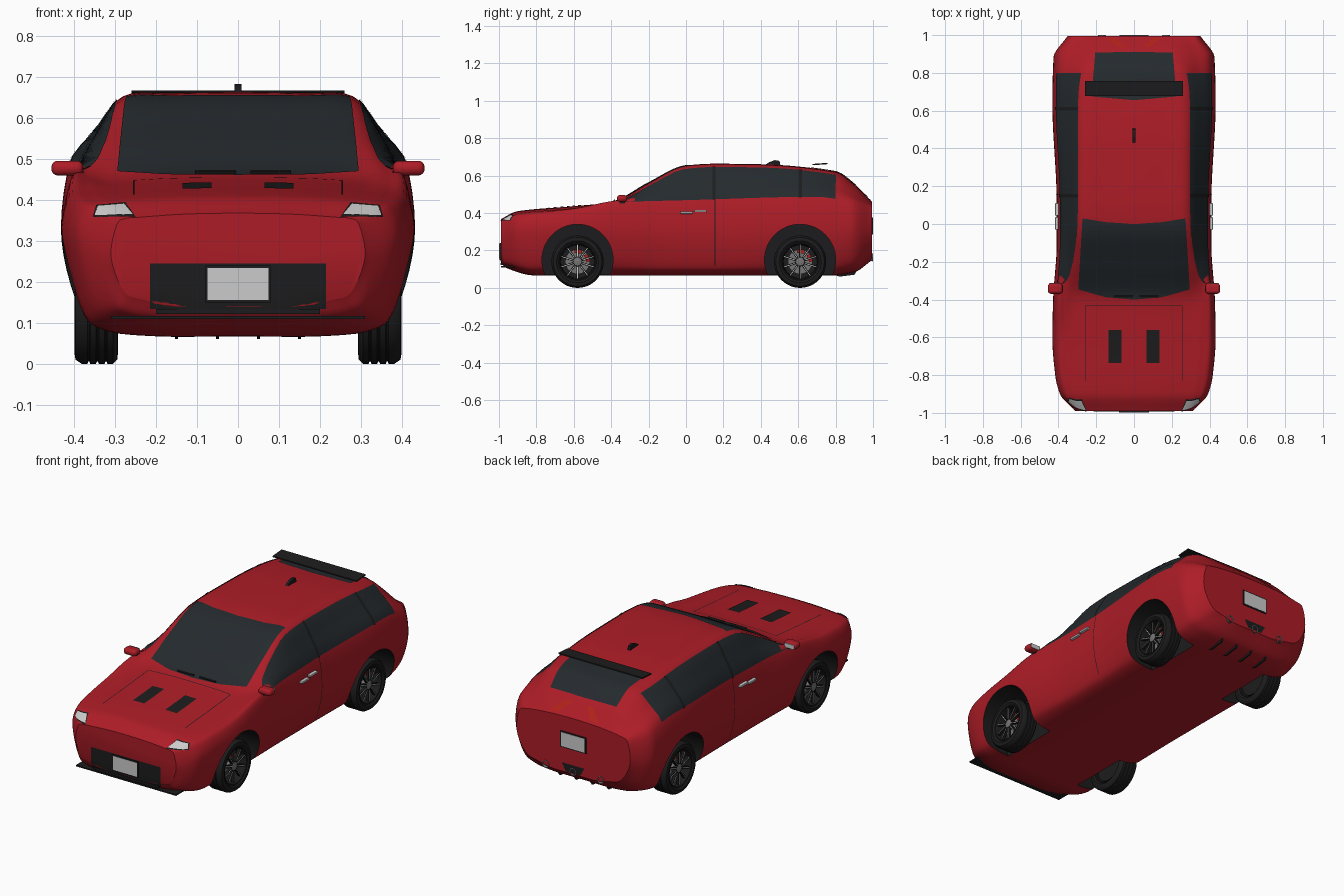
import bpy, bmesh, math
from mathutils import Vector, Matrix
from mathutils.bvhtree import BVHTree

if "Cube" in bpy.data.objects:
    bpy.data.objects.remove(bpy.data.objects["Cube"])


def mat(name, *rgb):
    m = bpy.data.materials.new(name)
    m.diffuse_color = (*rgb, 1)
    m.use_nodes = True
    m.node_tree.nodes["Principled BSDF"].inputs["Base Color"].default_value = m.diffuse_color
    return m


RED = mat("red_paint", .42, .012, .02)
BLACK = mat("black_trim", .012, .012, .013)
GLASS = mat("dark_glass", .018, .023, .027)
SILVER = mat("silver", .6, .6, .6)
STEEL = mat("steel", .18, .18, .18)
LAMP = mat("lamp_red", .45, .015, .01)


def smooth(ob, angle):
    bpy.ops.object.select_all(action='DESELECT')
    ob.select_set(True)
    bpy.context.view_layer.objects.active = ob
    bpy.ops.object.shade_smooth_by_angle(angle=math.radians(angle))


def finish(name, bm, material, mirror=False, bevel=0, recalc=True):
    if recalc:
        bmesh.ops.recalc_face_normals(bm, faces=bm.faces)
    me = bpy.data.meshes.new(name)
    bm.to_mesh(me)
    bm.free()
    me.materials.append(material)
    ob = bpy.data.objects.new(name, me)
    bpy.context.collection.objects.link(ob)
    smooth(ob, 40)
    if bevel:
        b = ob.modifiers.new("bevel", 'BEVEL')
        b.width, b.segments = bevel, 4
    if mirror:
        ob.modifiers.new("mirror", 'MIRROR')
    return ob


def box(c, s, rx=0, off=(0, 0, 0)):
    return Matrix.Translation(c) @ Matrix.Rotation(rx, 4, 'X') @ Matrix.Translation(off) @ Matrix.Diagonal((*s, 1))


def boxes(name, mats, material, **kw):
    bm = bmesh.new()
    for m in mats:
        bmesh.ops.create_cube(bm, size=1, matrix=m)
    return finish(name, bm, material, **kw)


def prism(name, yz, half, material, centres=(0,)):
    bm = bmesh.new()
    for x in centres:
        a, b = ([bm.verts.new((x + s * half, *p)) for p in yz] for s in (-1, 1))
        bm.faces.new(a)
        bm.faces.new(b)
        for i in range(len(yz)):
            bm.faces.new((a[i - 1], a[i], b[i], b[i - 1]))
    return finish(name, bm, material)


def lathe(name, prof, c, material, axis='X', n=48, closed=False, **kw):
    bm, rings, k = bmesh.new(), [], len(prof)
    for i in range(n):
        t = 2 * math.pi * i / n
        p = [(a, r * math.cos(t), r * math.sin(t)) for a, r in prof]
        if axis == 'Y':
            p = [(q[1], q[0], q[2]) for q in p]
        rings.append([bm.verts.new(Vector(q) + Vector(c)) for q in p])
    for i in range(n):
        for j in range(k if closed else k - 1):
            bm.faces.new((rings[i - 1][j], rings[i - 1][(j + 1) % k], rings[i][(j + 1) % k], rings[i][j]))
    bmesh.ops.remove_doubles(bm, verts=bm.verts, dist=1e-5)
    return finish(name, bm, material, **kw)


def curve(*keys):
    """Smooth curve through (y, value) keys without overshoot."""
    d = [(b[1] - a[1]) / (b[0] - a[0]) for a, b in zip(keys, keys[1:])]
    m = [d[0]] + [2 * a * b / (a + b) if a * b > 0 else 0 for a, b in zip(d, d[1:])] + [d[-1]]

    def f(y):
        i = max(j for j in range(len(d)) if j == 0 or keys[j][0] <= y)
        h = keys[i + 1][0] - keys[i][0]
        t = (y - keys[i][0]) / h
        s = t * t * (3 - 2 * t)
        return keys[i][1] * (1 - s) + keys[i + 1][1] * s + h * t * (1 - t) * (m[i] * (1 - t) - m[i + 1] * t)
    return f


# body outlines along the length
floor = curve((-.99, .14), (-.965, .11), (-.8, .067), (.78, .067), (.9, .085), (.995, .15))
width = curve((-.99, .31), (-.9, .392), (-.8, .417), (-.6, .432), (-.4, .428), (-.1, .409), (.1, .409),
              (.65, .432), (.88, .425), (.995, .35))
belt = curve((-.99, .34), (-.9, .375), (-.6, .41), (-.37, .453), (0, .465), (.7, .483), (.995, .42))
top = curve((-.99, .368), (-.9, .41), (-.6, .437), (-.4, .458), (-.2, .562), (0, .654), (.15, .664),
            (.4, .661), (.8, .622), (.9, .555), (.995, .46))
roof = curve((-.99, .24), (-.9, .29), (-.37, .31), (0, .283), (.65, .275), (.995, .22))


def section(y, sub=5):
    zb, wm, zs, zt, wr = (f(y) for f in (floor, width, belt, top, roof))
    wb, ws, zr, zm = .33 - 1.4 * (zb - .067), wm * .955, zt - .01, min(.3, zs - .08)
    half = [(0, zb), (.6 * wb, zb), (wb, zb + .016), (wb + .6 * (wm - wb), zb + .3 * (zm - zb)), (wm, zm), (ws, zs),
            ((ws + wr) / 2 + .006, (zs + zr) / 2 + .006), (wr, zr), (.55 * wr, zt - .0025), (0, zt)]
    loop = [Vector((x, y, z)) for x, z in half] + [Vector((-x, y, z)) for x, z in half[-2:0:-1]]
    n, out = len(loop), []
    for i in range(n):
        a, b, c, d = (loop[(i + j) % n] for j in (-1, 0, 1, 2))
        for t in (j / sub for j in range(sub)):
            out.append(.5 * (2*b + (c - a)*t + (2*a - 5*b + 4*c - d)*t*t + (3*b - a - 3*c + d)*t**3))
    return out


# lofted body shell, stations closer together at the ends
bm = bmesh.new()
N = 80
rings = [[bm.verts.new(p) for p in section(.0025 - .9925 * math.cos(math.pi * i / N))] for i in range(N + 1)]
for A, B in zip(rings, rings[1:]):
    for j in range(len(A)):
        bm.faces.new((A[j - 1], A[j], B[j], B[j - 1]))
bm.faces.new(rings[0])
bm.faces.new(rings[-1])
bmesh.ops.recalc_face_normals(bm, faces=bm.faces)
TREE = BVHTree.FromBMesh(bm)
body = finish("body_shell", bm, RED)
body.data.materials.append(BLACK)

# wheel arch cuts, leaving black wells
AXLES = (("front", -.58), ("rear", .61))
for nm, y in AXLES:
    cut = lathe("arch_cutter", [(.24, 0), (.24, .19), (.6, .19), (.6, 0)], (0, y, .15), RED, n=64, mirror=True)
    cut.data.materials.append(BLACK)
    for p in cut.data.polygons:
        p.material_index = 1
    cut.hide_render = True
    cut.hide_set(True)
    mod = body.modifiers.new("arch", 'BOOLEAN')
    mod.operation, mod.object, mod.solver = 'DIFFERENCE', cut, 'EXACT'
    bpy.context.view_layer.objects.active = body
    bpy.ops.object.modifier_apply(modifier="arch")
smooth(body, 40)


def panel(name, pts, axis, material, off=.003, mirror=False, step=.025, side=1):
    """Flat outline projected onto the body along one axis."""
    axes = [a for a in range(3) if a != axis]
    d = Vector([-side if a == axis else 0 for a in range(3)])
    bm = bmesh.new()
    verts = []
    for p in pts:
        co = -2 * d
        co[axes[0]], co[axes[1]] = p
        verts.append(bm.verts.new(co))
    f = bm.faces.new(verts)
    f.normal_update()
    if f.normal.dot(d) > 0:
        f.normal_flip()
    for k, ax in enumerate(axes):
        lo, hi = min(p[k] for p in pts), max(p[k] for p in pts)
        no = Vector([1.0 if a == ax else 0.0 for a in range(3)])
        for i in range(1, int((hi - lo) / step) + 1):
            bmesh.ops.bisect_plane(bm, geom=bm.verts[:] + bm.edges[:] + bm.faces[:],
                                   plane_co=no * (lo + i * step), plane_no=no)
    for v in bm.verts[:]:
        hit, nor, _, _ = TREE.ray_cast(v.co, d)
        if hit is None:
            bm.verts.remove(v)
        else:
            v.co = hit + nor * off
    return finish(name, bm, material, mirror=mirror, recalc=False)


def rect(u0, u1, v0, v1):
    return [(u0, v0), (u1, v0), (u1, v1), (u0, v1)]


def sym(pts):
    return pts + [(-x, y) for x, y in reversed(pts) if x > 0]


# glass follows the belt and roof lines
ys = [-.35 + 1.15 * i / 24 for i in range(25)]
panel("side_windows", [(y, max(top(y) - .02, belt(y) + .006)) for y in ys]
      + [(y, belt(y) + .003) for y in reversed(ys)], 0, GLASS, mirror=True)
panel("windshield", sym([(0, -.40), (.15, -.387), (.295, -.345), (.272, .03), (.15, .01), (0, 0)]), 2, GLASS)
panel("rear_window", sym([(0, .91), (.205, .905), (.225, .675), (0, .655)]), 2, GLASS)
for y in (.15, .61):
    panel("window_pillar", rect(y - .009, y + .009, belt(y), top(y) - .02), 0, BLACK, .005, True)

# panel gaps and hood vents
panel("door_gap", rect(.153, .157, .12, .47), 0, BLACK, .002, True)
panel("hood_side_gap", rect(.253, .257, -.83, -.43), 2, BLACK, .002, True)
panel("hood_rear_gap", rect(-.255, .255, -.432, -.428), 2, BLACK, .002)
panel("hood_vents", rect(.065, .135, -.735, -.56), 2, BLACK, mirror=True)

# lights, grille and plates
lamp = [(.255, .361), (.278, .388), (.341, .383), (.347, .362)]
panel("headlight_frame", [(.3 + (x - .3) * 1.12, .374 + (z - .374) * 1.3) for x, z in lamp], 1, BLACK,
      mirror=True, step=.012, side=-1)
panel("headlight", lamp, 1, SILVER, .005, True, .012, -1)
panel("grille", rect(-.215, .215, .135, .245), 1, BLACK, side=-1)
panel("tail_light", [(.045, .935), (.1, .985), (.15, .985), (.085, .935)], 2, LAMP, mirror=True)
for nm, y, z, s in (("front", -.993, .195, -1), ("rear", .995, .33, 1)):
    boxes(nm + "_plate_frame", [box((0, y, z), (.16, .008, .09))], BLACK)
    boxes(nm + "_plate", [box((0, y + .002 * s, z), (.148, .007, .078))], SILVER)
boxes("front_splitter", [box((0, -.945, .113), (.62, .09, .007))], BLACK)
boxes("lower_grille_bar", [box((0, -.972, .128), (.4, .04, .012))], BLACK)

# roof parts
boxes("roof_spoiler", [box((0, .717, .662), (.52, .08, .007), .07)], BLACK)
prism("antenna_fin", [(.42, .655), (.445, .672), (.475, .683), (.5, .679), (.505, .655)], .008, BLACK)

# wipers, door handles and door mirrors
boxes("wipers", [box((x, -.383, .468), (.1, .008, .008), .45) for x in (-.055, .08)], BLACK)
boxes("door_handles", [box((.408, y, z), (.02, .066, .012)) for y, z in ((.003, .402), (.077, .411))],
      SILVER, mirror=True, bevel=.003)
boxes("door_mirror", [box((.417, -.342, .478), (.078, .055, .036))], RED, mirror=True, bevel=.016)
boxes("mirror_glass", [box((.42, -.314, .478), (.058, .004, .024))], SILVER, mirror=True)
boxes("mirror_stalk", [box((.392, -.34, .462), (.03, .03, .02))], BLACK, mirror=True)

# exhausts and rear diffuser
for x in (-.17, 0, .17):
    lathe("exhaust_pipe", [(.93, .014), (.97, .015), (1, .021), (1, .018), (.975, .012), (.93, .011)],
          (x, 0, .163), STEEL, 'Y', 24, True)
panel("diffuser_panel", [(-.07, .2), (.07, .2), (.045, .155), (-.045, .155)], 1, BLACK)
prism("diffuser_fins", [(.78, .075), (.82, .06), (.9, .07), (.92, .1)], .004, BLACK, (-.15, -.05, .05, .15))

# wheels: grooved tyre, rim, brake, ten spokes
tread = [(.305 + .021 * i + dx, .14 - dr) for i in range(4)
         for dx, dr in ((0, 0), (.014, 0), (.016, .005), (.019, .005))]
tyre = [(.305, .098), (.293, .11), (.295, .13)] + tread[:-2] + [(.397, .13), (.4, .112), (.39, .098)]
for nm, y in AXLES:
    c = (0, y, .14)
    lathe(nm + "_tyre", tyre, c, BLACK, closed=True, mirror=True)
    lathe(nm + "_rim", [(.3, .1), (.393, .101), (.393, .096), (.375, .09), (.31, .088), (.305, 0)], c,
          BLACK, mirror=True)
    lathe(nm + "_brake_disc", [(.325, 0), (.325, .066), (.34, .066), (.34, 0)], c, STEEL, mirror=True)
    boxes(nm + "_caliper", [box(c, (.03, .02, .04), a, (.345, .055, 0)) for a in (.35, 1.5)], LAMP, mirror=True)
    turns = [math.pi * (i / 5 + .5) for i in range(10)]
    boxes(nm + "_spokes", [box(c, (.014, .076, .011), a, (.378, .055, 0)) for a in turns], BLACK, mirror=True)
    boxes(nm + "_spoke_edges", [box(c, (.003, .062, .003), a, (.386, .06, 0)) for a in turns], SILVER, mirror=True)
    lathe(nm + "_hub", [(.35, .024), (.385, .022), (.388, .012), (.388, 0)], c, STEEL, n=20, mirror=True)
